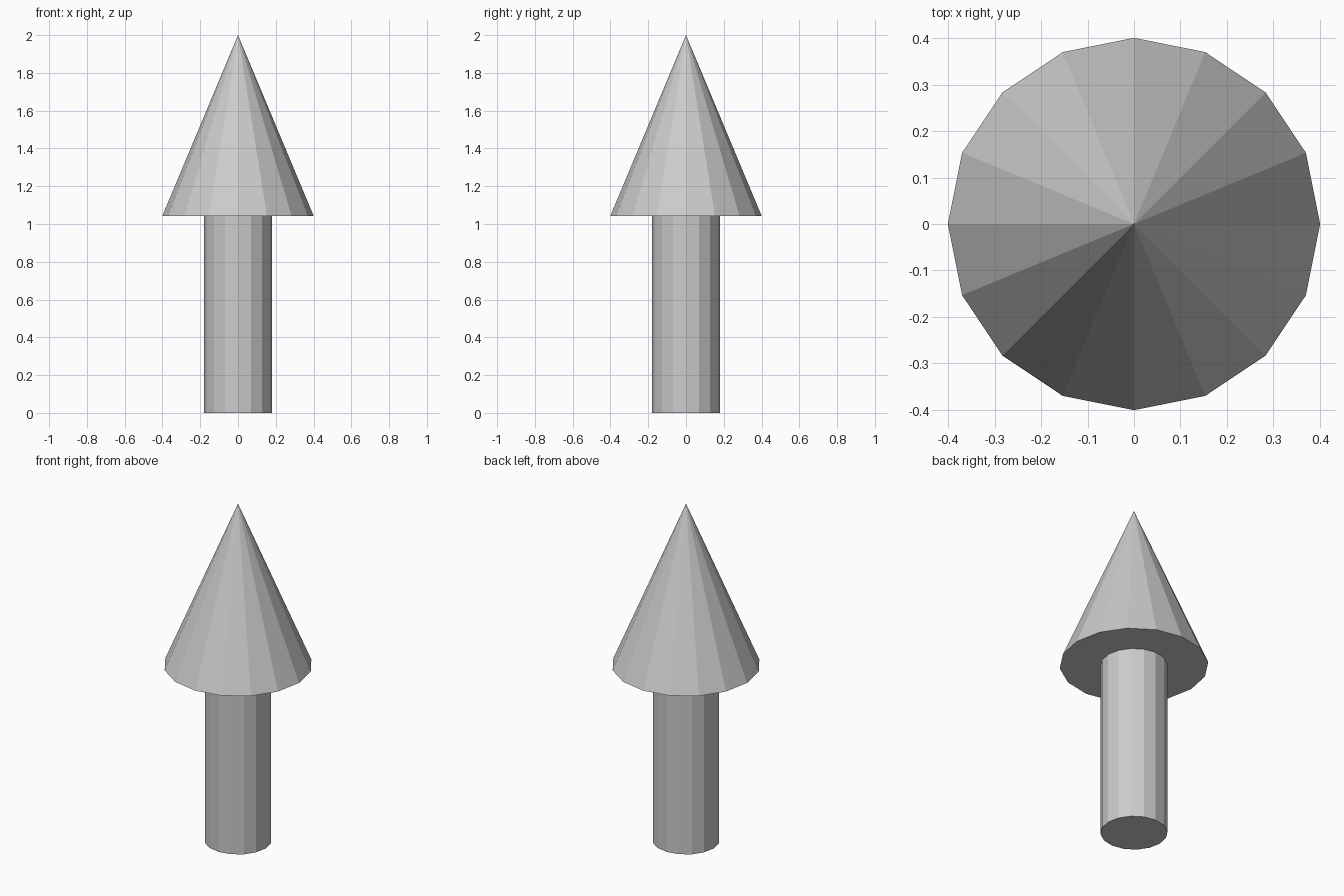
import bpy

if "Cube" in bpy.data.objects:
    bpy.data.objects.remove(bpy.data.objects["Cube"])

SIDES = 16
NECK_Z = 1.042  # height where the shaft meets the arrow head
TOP_Z = 2.0


def add_round(name, r_bottom, r_top, z0, z1):
    """Flat-shaded cone or cylinder between two heights."""
    bpy.ops.mesh.primitive_cone_add(
        vertices=SIDES, radius1=r_bottom, radius2=r_top,
        depth=z1 - z0, location=(0, 0, (z0 + z1) / 2))
    bpy.context.object.name = name


# Straight shaft
add_round("shaft", 0.181, 0.181, 0.0, NECK_Z)

# Pointed head
add_round("arrow_head", 0.401, 0.0, NECK_Z, TOP_Z)
